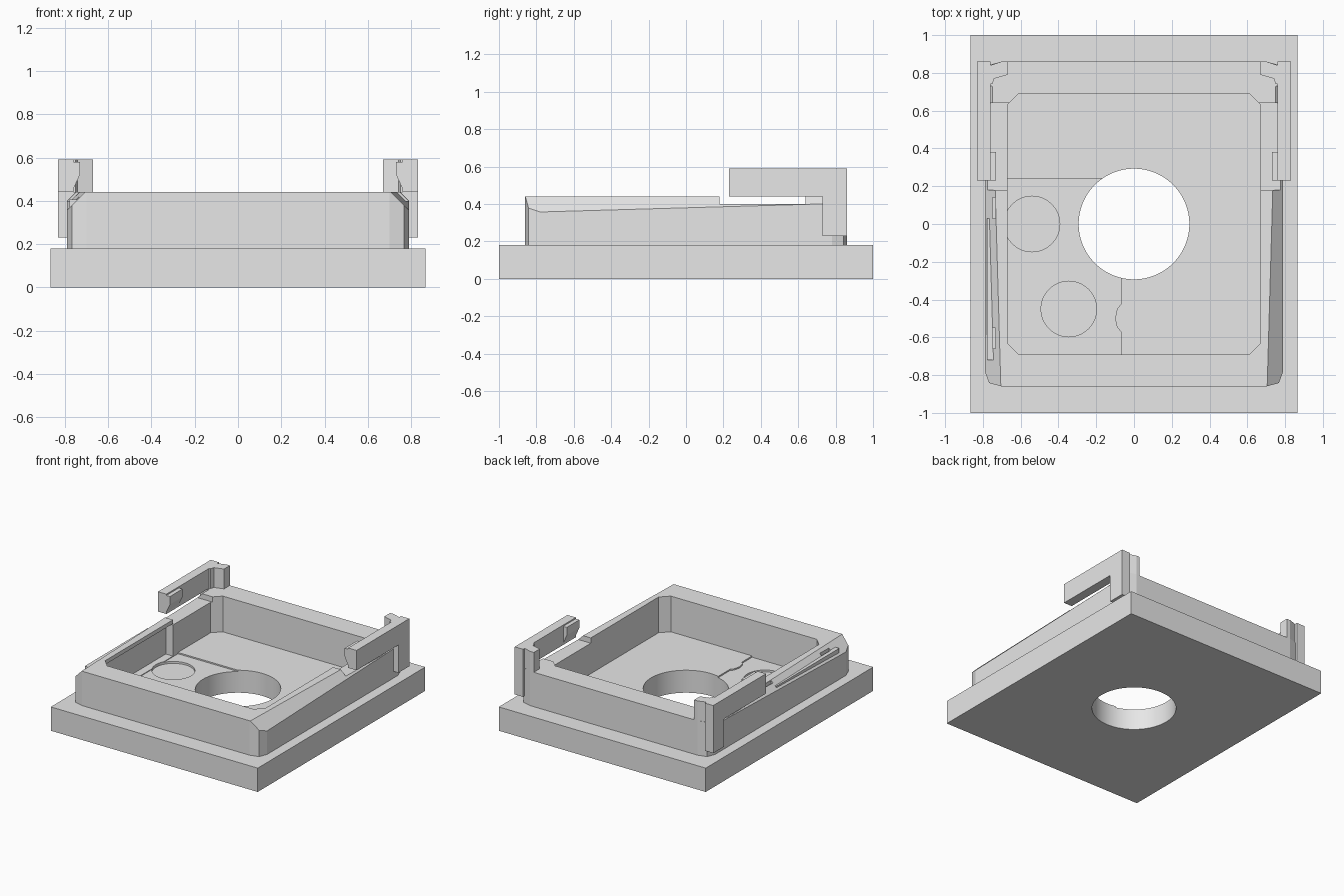
import bpy, bmesh, math

if "Cube" in bpy.data.objects:
    bpy.data.objects.remove(bpy.data.objects["Cube"])

grey = bpy.data.materials.new("plain grey")
grey.diffuse_color = (0.8, 0.8, 0.8, 1)
grey.use_nodes = True
grey.node_tree.nodes["Principled BSDF"].inputs["Base Color"].default_value = grey.diffuse_color


def finish(name, bm):
    bmesh.ops.recalc_face_normals(bm, faces=bm.faces[:])
    me = bpy.data.meshes.new(name)
    bm.to_mesh(me)
    bm.free()
    me.materials.append(grey)
    ob = bpy.data.objects.new(name, me)
    bpy.context.collection.objects.link(ob)
    return ob


def prism(name, pts, z0, z1):
    """Vertical extrusion of a plan outline."""
    bm = bmesh.new()
    face = bm.faces.new([bm.verts.new((x, y, z0)) for x, y in pts])
    ext = bmesh.ops.extrude_face_region(bm, geom=[face])["geom"]
    for v in ext:
        if isinstance(v, bmesh.types.BMVert):
            v.co.z = z1
    return finish(name, bm)


def box(name, x0, x1, y0, y1, z0, z1):
    return prism(name, [(x0, y0), (x1, y0), (x1, y1), (x0, y1)], z0, z1)


def disc(name, cx, cy, r, z0, z1, n=64):
    ring = [(cx + r * math.cos(2 * math.pi * i / n),
             cy + r * math.sin(2 * math.pi * i / n)) for i in range(n)]
    return prism(name, ring, z0, z1)


def hull(name, pts):
    bm = bmesh.new()
    for p in pts:
        bm.verts.new(p)
    bmesh.ops.convex_hull(bm, input=bm.verts[:])
    return finish(name, bm)


def combine(ob, other, op):
    mod = ob.modifiers.new("cut", "BOOLEAN")
    mod.operation = op
    mod.solver = "EXACT"
    mod.object = other
    bpy.context.view_layer.objects.active = ob
    bpy.ops.object.modifier_apply(modifier=mod.name)
    bpy.data.objects.remove(other)


def cut(ob, other):
    combine(ob, other, "DIFFERENCE")


# Raised rim with faceted corners
quarter = [(0.79, 0.78), (0.767, 0.842), (0.70, 0.86)]
outline = (quarter + [(-x, y) for x, y in quarter[::-1]]
           + [(-x, -y) for x, y in quarter] + [(x, -y) for x, y in quarter[::-1]])
rim = prism("rim", outline, 0.10, 0.44)

# Slanted bevel along both long sides
for s in (-1, 1):
    wedge = []
    for y in (-1.0, 0.73):
        xt = 0.705 + (y + 0.86) * 0.0286
        wedge += [(s * (xt - 0.06), y, 0.50), (s * (xt + 0.14), y, 0.30),
                  (s * (xt + 0.25), y, 0.50)]
    cut(rim, hull("bevel_cutter", wedge))

# Base slab joined to the rim
body = box("base_and_rim", -0.865, 0.865, -1, 1, 0, 0.18)
combine(body, rim, "UNION")

# Pocket with clipped corners
a, b, c = 0.67, 0.69, 0.06
pocket = [(a, b - c), (a - c, b), (-a + c, b), (-a, b - c),
          (-a, -b + c), (-a + c, -b), (a - c, -b), (a, -b + c)]
cut(body, prism("pocket_cutter", pocket, 0.17, 0.6))

# Slightly lower floor area with a finger notch in its edge
low = [(-a, 0.24), (-a, -b + c), (-a + c, -b), (-0.07, -b), (-0.07, -0.57),
       (-0.09, -0.545), (-0.10, -0.50), (-0.09, -0.45), (-0.07, -0.425), (-0.07, 0.24)]
cut(body, prism("low_floor_cutter", low, 0.16, 0.3))

# Round recesses and the through hole
for x, y in ((-0.54, 0.0), (-0.345, -0.45)):
    cut(body, disc("recess_cutter", x, y, 0.147, 0.145, 0.167))
cut(body, disc("hole_cutter", 0, 0, 0.293, -0.1, 0.3, 96))

# Lowered side walls below the clips, and the hollow in the left wall
for s in (-1, 1):
    x0, x1 = sorted((s * 0.6, s * 0.9))
    cut(body, box("notch_cutter", x0, x1, 0.18, 0.64, 0.40, 0.6))
cut(body, box("hollow_cutter", -0.73, -0.60, -0.62, 0.18, 0.165, 0.41))

# Narrow slots in the left bevel
for y0, y1 in ((0.03, 0.14), (-0.66, -0.55)):
    cut(body, box("slot_cutter", -0.748, -0.733, y0, y1, 0.33, 0.5))

# Strip with end tabs lying on the left bevel
strip = [(-0.777, -0.72), (-0.72, -0.72), (-0.72, -0.66), (-0.748, -0.66),
         (-0.748, -0.55), (-0.733, -0.55), (-0.733, 0.03), (-0.777, 0.03)]
strip = [(max(-0.777, min(x, -0.735)), y) for x, y in strip]
prism("bevel_strip", strip, 0.34, 0.405)

# Corner clips: hooked arm, leg and catch wedge on each side
arm = [(0.83, 0.86), (0.76, 0.86), (0.76, 0.84), (0.70, 0.86), (0.67, 0.86),
       (0.67, 0.79), (0.74, 0.77), (0.75, 0.74), (0.76, 0.74), (0.76, 0.23), (0.83, 0.23)]
for s, side in ((-1, "left"), (1, "right")):
    clip = prism(side + "_clip", [(s * x, y) for x, y in arm], 0.44, 0.59)
    x0, x1 = sorted((s * 0.76, s * 0.83))
    combine(clip, box("leg", x0, x1, 0.73, 0.86, 0.23, 0.50), "UNION")
    section = [(0.77, 0.58), (0.73, 0.58), (0.73, 0.52), (0.76, 0.455), (0.77, 0.455)]
    hull(side + "_clip_catch", [(s * x, y, z) for x, z in section for y in (0.23, 0.38)])

# Keep facets sharp and the hole wall smooth
for ob in bpy.context.collection.objects:
    ob.select_set(True)
    bpy.context.view_layer.objects.active = ob
bpy.ops.object.shade_smooth_by_angle(angle=math.radians(15))
